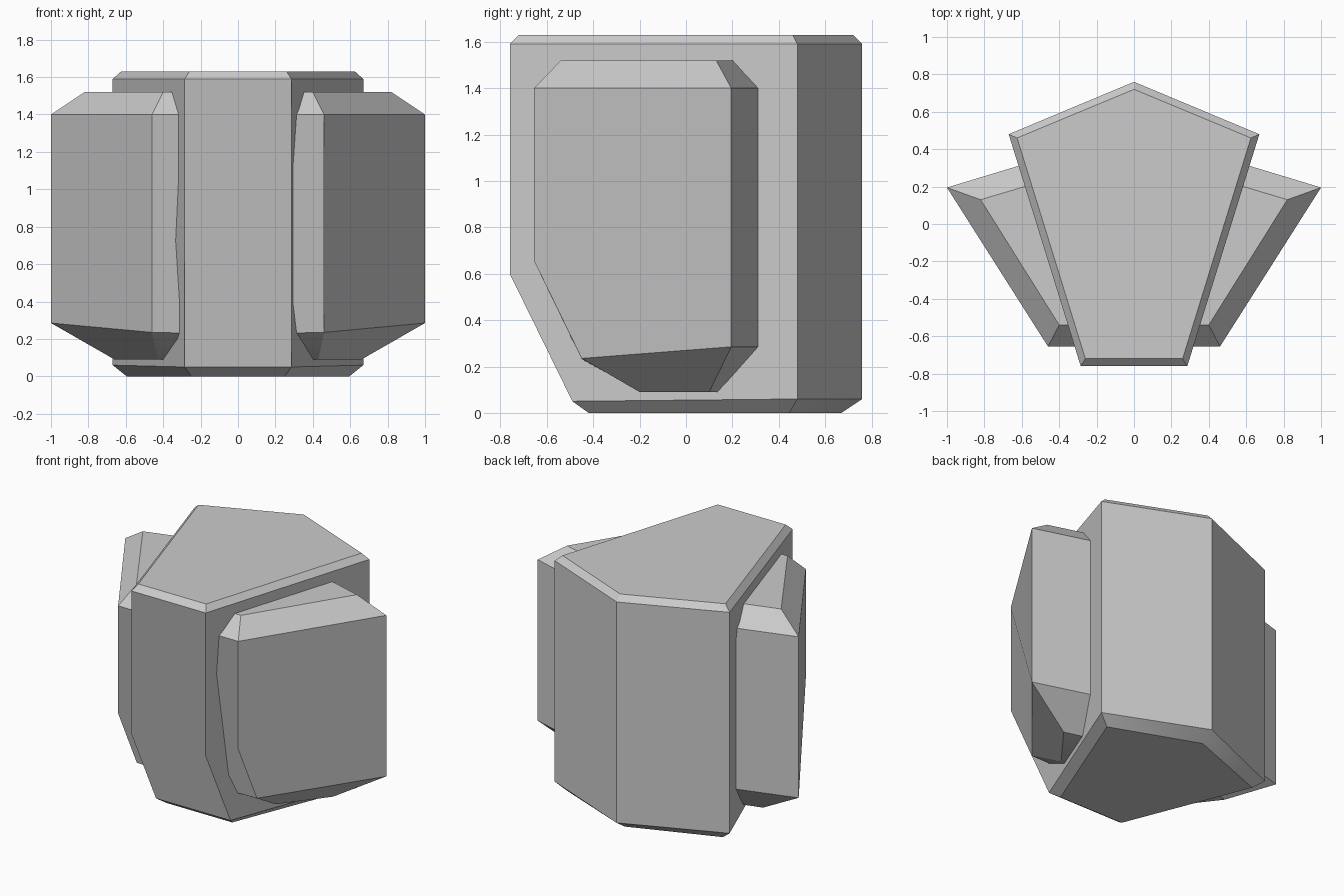
import bpy, bmesh, math

if "Cube" in bpy.data.objects:
    bpy.data.objects.remove(bpy.data.objects["Cube"])


def shell(name, columns, mirror=False):
    """Closed solid from corner columns listed top to bottom; the first and last levels form the bevels."""
    bm = bmesh.new()
    cols = [[bm.verts.new(p) for p in col] for col in columns]
    bm.faces.new([c[0] for c in cols])
    bm.faces.new([c[-1] for c in reversed(cols)])
    for a, b in zip(cols, cols[1:] + cols[:1]):
        bm.faces.new([a[0], a[1], b[1], b[0]])
        bm.faces.new(a[1:-1] + b[-2:0:-1])
        bm.faces.new([a[-2], a[-1], b[-1], b[-2]])
    bmesh.ops.recalc_face_normals(bm, faces=bm.faces)
    mesh = bpy.data.meshes.new(name)
    bm.to_mesh(mesh)
    bm.free()
    mesh.shade_smooth()
    mesh.set_sharp_from_angle(angle=math.radians(30))
    obj = bpy.data.objects.new(name, mesh)
    bpy.context.collection.objects.link(obj)
    if mirror:
        obj.modifiers.new("Mirror", 'MIRROR').use_mirror_merge = False
    return obj


def flip(col):
    return [(-x, y, z) for x, y, z in col]


# Central five-sided body with a raked lower front
back = [(0, .72, 1.63), (0, .76, 1.59), (0, .76, .06), (0, .67, 0)]
side = [(.625, .46, 1.63), (.67, .48, 1.59), (.67, .48, .06), (.595, .445, 0)]
front = [(.26, -.72, 1.63), (.285, -.76, 1.59), (.285, -.76, .6),
         (.285, -.49, .05), (.25, -.42, 0)]
shell("body", [back, side, front, flip(front), flip(side)])

# Angled side pods, sunk into the body
shell("side_pod", [
    [(.3, .285, 1.52), (.3, .407, 1.40), (.3, .407, .285), (.3, .20, .09)],
    [(.82, .13, 1.52), (1, .195, 1.40), (1, .195, .285), (.66, .10, .09)],
    [(.40, -.54, 1.52), (.46, -.655, 1.40), (.46, -.655, .655),
     (.46, -.45, .235), (.43, -.20, .09)],
    [(.2, -.54, 1.52), (.2, -.655, 1.40), (.2, -.655, .655),
     (.2, -.45, .23), (.2, -.20, .09)],
], mirror=True)
